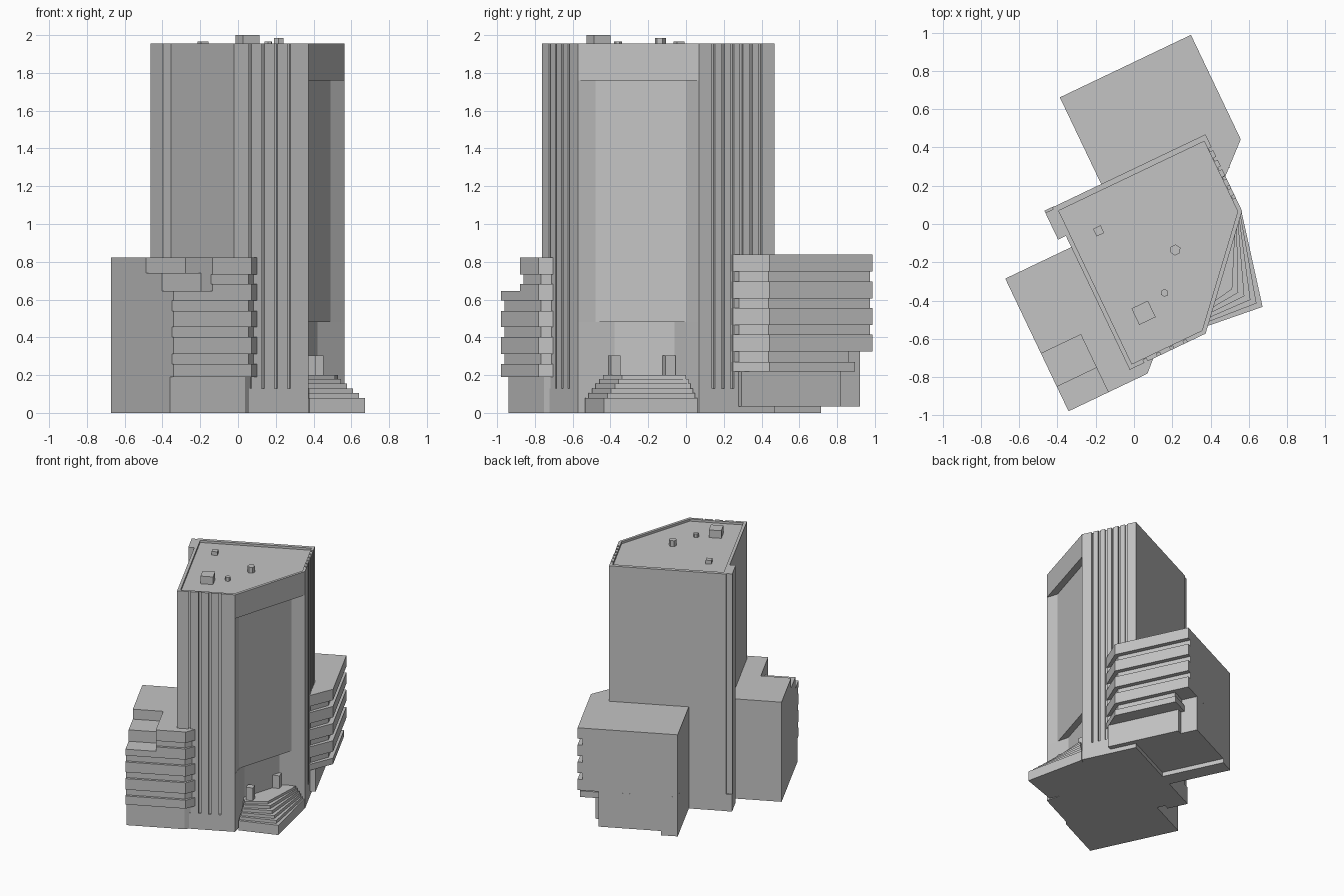
import bpy, bmesh, math
from mathutils import Vector

if "Cube" in bpy.data.objects:
    bpy.data.objects.remove(bpy.data.objects["Cube"])

TURN = math.radians(25.5)          # the building is turned on its plot
GREY = (0.55, 0.55, 0.55, 1)

concrete = bpy.data.materials.new("concrete_grey")
concrete.use_nodes = True
concrete.diffuse_color = GREY
concrete.node_tree.nodes["Principled BSDF"].inputs["Base Color"].default_value = GREY


def stack(name, layers, turn=TURN):
    """One object made of upright prisms, each (outline, bottom, top)."""
    bm = bmesh.new()
    for outline, low, high in layers:
        face = bm.faces.new([bm.verts.new((x, y, low)) for x, y in outline])
        out = bmesh.ops.extrude_face_region(bm, geom=[face])
        for v in out["geom"]:
            if isinstance(v, bmesh.types.BMVert):
                v.co.z = high
    bmesh.ops.recalc_face_normals(bm, faces=bm.faces)
    mesh = bpy.data.meshes.new(name)
    bm.to_mesh(mesh)
    bm.free()
    obj = bpy.data.objects.new(name, mesh)
    obj.rotation_euler.z = turn
    mesh.materials.append(concrete)
    bpy.context.collection.objects.link(obj)
    return obj


def rect(u0, u1, v0, v1):
    return [(u0, v0), (u1, v0), (u1, v1), (u0, v1)]


def ngon(x, y, r, sides, start=0.0):
    step = math.tau / sides
    return [(x + r * math.cos(start + i * step), y + r * math.sin(start + i * step))
            for i in range(sides)]


# Tower: grooved front and right walls, recessed corner bay
LEFT, RIGHT, FRONT, BACK = -0.348, 0.539, -0.678, 0.262
GROOVE, DEPTH = 0.009, 0.016
shallow_bay = [(0.105, -0.582), (0.442, -0.211)]
deep_bay = [(0.129, -0.482), (0.353, -0.235)]


def tower_outline(bay, grooves=True):
    pts = [(LEFT, FRONT)]
    if grooves:
        for i in range(4):
            c = -0.254 + 0.077 * i
            pts += [(c - GROOVE, FRONT), (c - GROOVE, FRONT + DEPTH),
                    (c + GROOVE, FRONT + DEPTH), (c + GROOVE, FRONT)]
    pts += [(0.091, FRONT)] + bay + [(RIGHT, -0.182)]
    if grooves:
        for i in range(6):
            c = -0.096 + 0.055 * i
            pts += [(RIGHT, c - GROOVE), (RIGHT - DEPTH, c - GROOVE),
                    (RIGHT - DEPTH, c + GROOVE), (RIGHT, c + GROOVE)]
    return pts + [(RIGHT, BACK), (LEFT, BACK)]


TOP = 1.955
tower = stack("tower", [
    (tower_outline(deep_bay, False), 0, 0.13),
    (tower_outline(deep_bay), 0.13, 0.48),
    (tower_outline(shallow_bay), 0.48, 1.76)])
crown = stack("tower_crown", [(tower_outline([]), 1.76, TOP)])

# Sunken roof behind the parapet
well = stack("roof_cutter", [([(-0.325, -0.655), (0.081, -0.655), (0.517, -0.174),
                               (0.517, 0.232), (-0.325, 0.232)], 1.937, 2.1)])
well.hide_render = True
well.hide_set(True)
cut = crown.modifiers.new("roof_well", "BOOLEAN")
cut.operation, cut.object, cut.solver = "DIFFERENCE", well, "EXACT"

# Pier on the rear left corner
stack("corner_pier", [(rect(-0.393, LEFT + 0.01, 0.097, 0.264), 0, 0.14),
                      (rect(-0.393, LEFT + 0.01, 0.097, 0.252), 0.14, TOP)])

# Roof plant
plant = [("roof_cabin", 0.05, -0.464, 0.067, 4, 2.0),
         ("roof_hatch", -0.185, -0.036, 0.031, 4, 1.967),
         ("roof_vent_large", 0.216, -0.136, 0.029, 6, 1.985),
         ("roof_vent_small", 0.16, -0.36, 0.021, 6, 1.967)]
for name, x, y, r, sides, high in plant:
    start = TURN + (math.pi / 4 if sides == 4 else 0)
    stack(name, [(ngon(x, y, r, sides, start), 1.93, high)], 0)

# Rear wing: overhanging floors with recessed window bands
def rear_outline(inset=0.0, back=0.764):
    u = 0.694 - inset
    return [(-0.065, BACK), (-0.065, back), (u, back), (u, 0.159 + inset * 0.3),
            (RIGHT, 0.02 + inset * 0.9), (0.45, 0.02 + inset * 0.9), (0.45, BACK)]


rear = []
for i in range(4):
    high = 0.838 - 0.1413 * i
    rear.append((rear_outline(), high - 0.09, high))
    if i < 3:
        rear.append((rear_outline(0.036), high - 0.1413, high - 0.09))
rear += [(rear_outline(0.036, 0.64), 0.27, 0.324),
         (rear_outline(0, 0.66), 0.22, 0.27),
         (rect(-0.065, 0.535, BACK - 0.01, 0.764), 0.035, 0.324)]
stack("rear_wing", rear)
stack("rear_entrance_box", [(rect(0.3, 0.58, 0.05, 0.63), 0.035, 0.22)])
stack("rear_footing", [(rect(-0.065, 0.06, BACK - 0.01, 0.764), 0, 0.035)])

# Front wing: banded floors, stepped terraces on its outer corner
def front_outline(front, terrace=None):
    shift = front + 0.736
    pts = [(-0.73, 0.032)]
    if terrace:
        pts += [(-0.73, terrace), (-0.5, terrace), (-0.5, front)]
    else:
        pts += [(-0.73, front)]
    return pts + [(-0.273 - shift * 0.4, front), (-0.206 - shift, -0.672),
                  (-0.206 - shift, -0.6), (-0.3, -0.5), (-0.3, 0.032)]


OUT, IN = -0.736, -0.716
stack("front_wing", [
    (front_outline(-0.694), 0, 0.19),
    (front_outline(OUT), 0.19, 0.26),
    (front_outline(IN), 0.26, 0.313),
    (front_outline(OUT), 0.313, 0.403),
    (front_outline(IN), 0.403, 0.456),
    (front_outline(OUT), 0.456, 0.54),
    (front_outline(IN), 0.54, 0.594),
    (front_outline(OUT), 0.594, 0.646),
    (front_outline(OUT, -0.594), 0.646, 0.682),
    (front_outline(IN, -0.594), 0.682, 0.732),
    (front_outline(OUT, -0.594), 0.732, 0.74),
    (front_outline(OUT, -0.402), 0.74, 0.822)])

# Entrance steps fanning out of the corner bay
STEPS = 6
tops = [0.08, 0.105, 0.13, 0.155, 0.18, 0.2]
steps = []
low = 0
for i, high in enumerate(tops):
    t = i / (STEPS - 1)
    right = Vector((0.563, 0.06)).lerp((0.53, 0.0), t)
    corner = Vector((0.672, -0.433)).lerp((0.513, -0.34), t)
    left = Vector((0.378, -0.535)).lerp((0.37, -0.44), t)
    steps.append(([right, corner, left, (0.31, -0.38), (0.41, -0.04)], low, high))
    low = high
stack("entrance_steps", steps, 0)

# Entrance pylons
for name, x, y in (("pylon_left", 0.42, -0.09), ("pylon_right", 0.38, -0.38)):
    stack(name, [(ngon(x, y, 0.038, 4, math.pi / 4 + 0.29), 0.19, 0.305)], 0)
